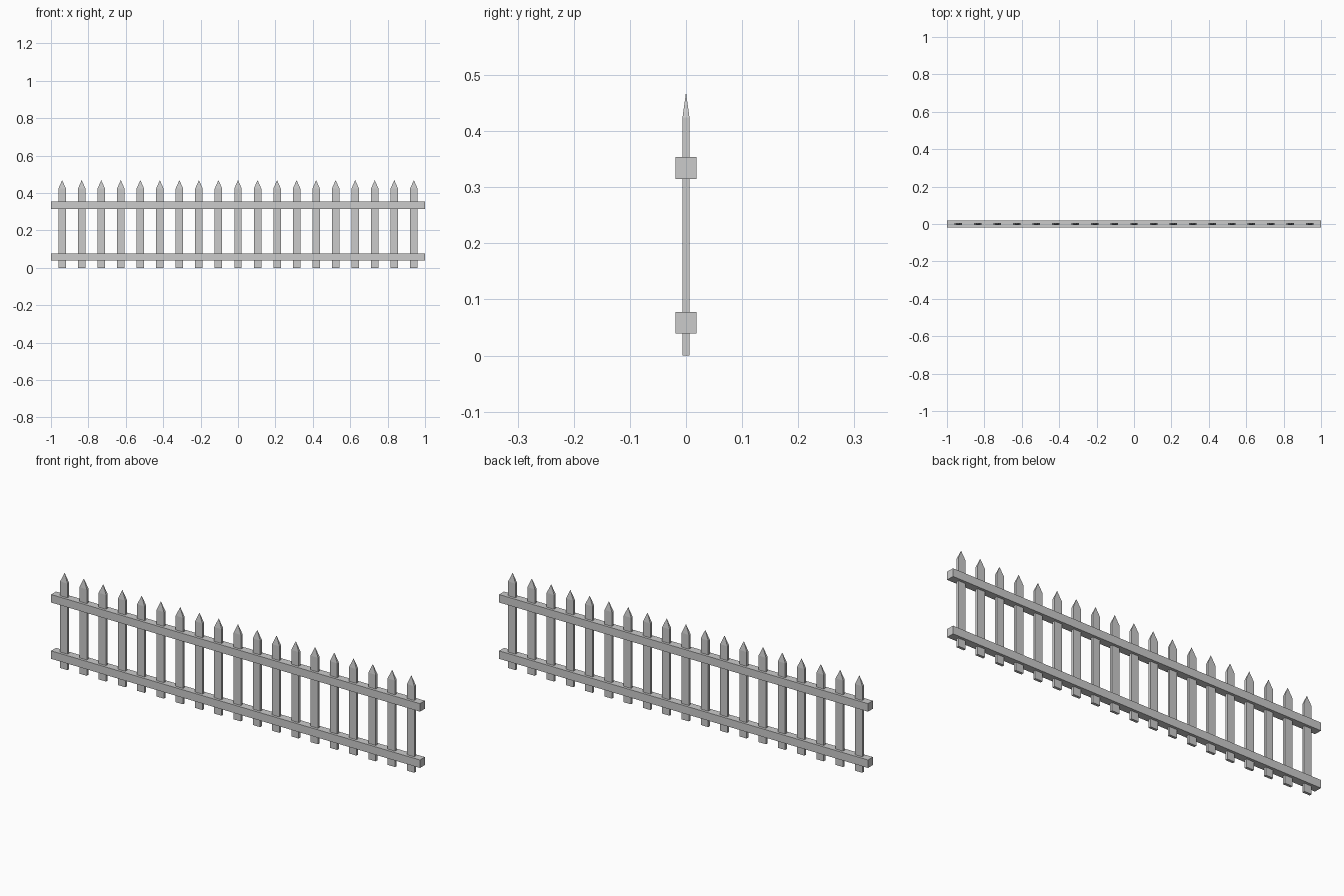
import bpy, bmesh

if "Cube" in bpy.data.objects:
    bpy.data.objects.remove(bpy.data.objects["Cube"])

def make_object(name, bm):
    bmesh.ops.recalc_face_normals(bm, faces=bm.faces)
    mesh = bpy.data.meshes.new(name)
    bm.to_mesh(mesh)
    bm.free()
    obj = bpy.data.objects.new(name, mesh)
    bpy.context.collection.objects.link(obj)
    return obj

def box(name, size, z0, x=0.0, tip=None):
    bm = bmesh.new()
    bmesh.ops.create_cube(bm, size=1)
    for v in bm.verts:
        v.co.x = v.co.x * size[0] + x
        v.co.y *= size[1]
        v.co.z = z0 + (v.co.z + 0.5) * size[2]
    if tip:
        # pyramid point on top
        top = max(bm.faces, key=lambda f: f.calc_center_median().z)
        apex = bmesh.ops.poke(bm, faces=[top])["verts"][0]
        apex.co.z = tip
    return make_object(name, bm)

# Horizontal rails
box("lower_rail", (2.0, 0.038, 0.039), 0.039)
box("upper_rail", (2.0, 0.038, 0.039), 0.315)

# Pointed pickets running through the rails
COUNT, HALF_SPAN = 19, 0.94
for i in range(COUNT):
    x = -HALF_SPAN + 2 * HALF_SPAN * i / (COUNT - 1)
    box(f"picket_{i + 1}", (0.04, 0.0125, 0.424), 0.0, x, tip=0.469)
